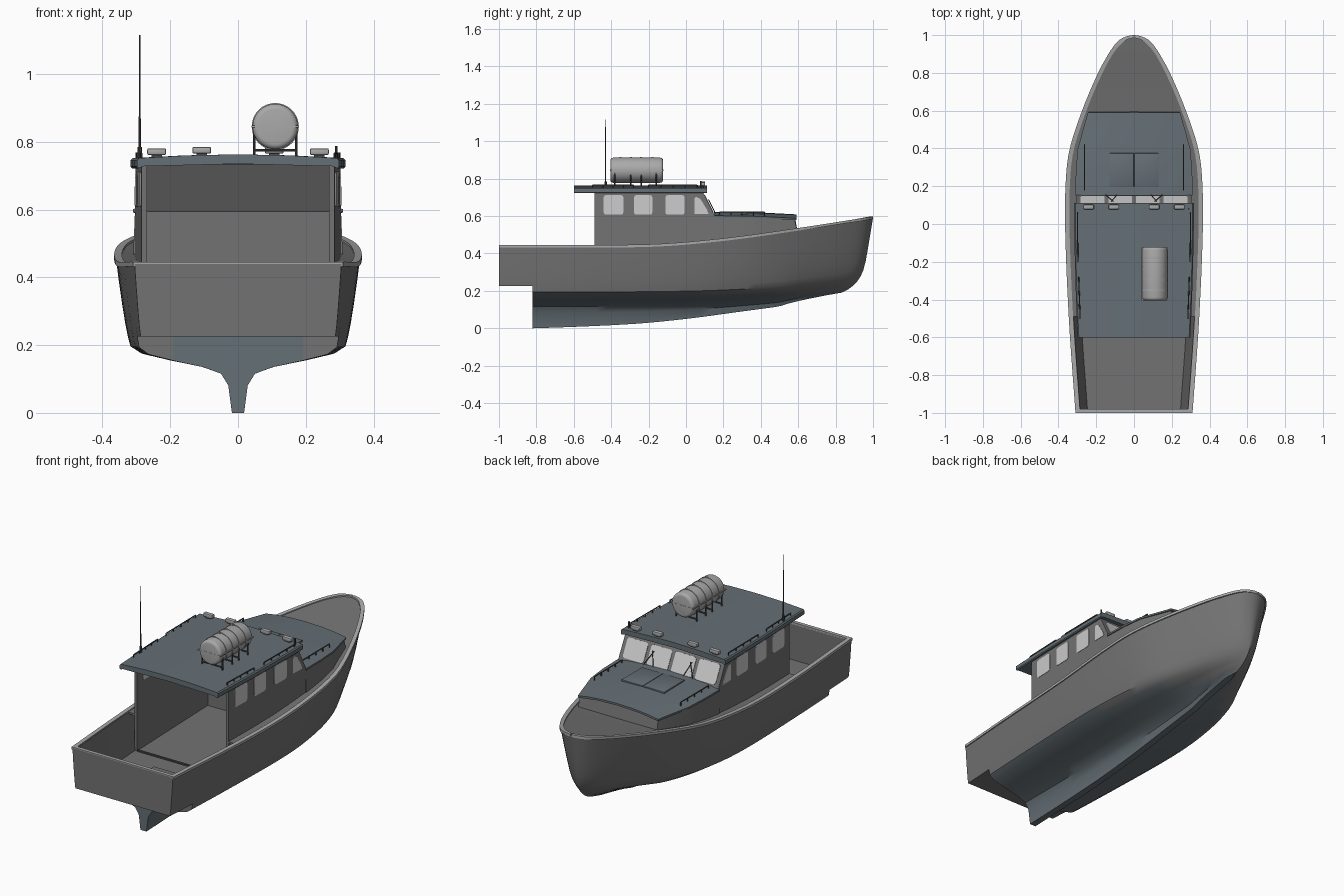
import bpy, bmesh, math
from mathutils import Vector, Matrix

if "Cube" in bpy.data.objects:
    bpy.data.objects.remove(bpy.data.objects["Cube"])


def material(name, c):
    m = bpy.data.materials.new(name)
    m.diffuse_color = (*c, 1)
    m.use_nodes = True
    m.node_tree.nodes["Principled BSDF"].inputs["Base Color"].default_value = m.diffuse_color
    return m


PAINT = material("paint_grey", (0.17, 0.17, 0.17))
SLATE = material("slate", (0.13, 0.16, 0.18))
GLASS = material("glass", (0.6, 0.6, 0.6))
PALE = material("pale_grey", (0.4, 0.4, 0.4))
DARK = material("dark_trim", (0.07, 0.07, 0.07))


def finish(name, bm, *mats):
    bmesh.ops.remove_doubles(bm, verts=bm.verts, dist=1e-5)
    bmesh.ops.recalc_face_normals(bm, faces=bm.faces)
    me = bpy.data.meshes.new(name)
    bm.to_mesh(me)
    bm.free()
    for m in mats:
        me.materials.append(m)
    ob = bpy.data.objects.new(name, me)
    bpy.context.collection.objects.link(ob)
    return ob


def curve(pts, y):
    """Smooth interpolation through (y, value) points."""
    n = len(pts)
    i = max(0, min(n - 2, sum(p[0] <= y for p in pts) - 1))

    def slope(k):
        a, b = pts[max(k - 1, 0)], pts[min(k + 1, n - 1)]
        return (b[1] - a[1]) / (b[0] - a[0])
    (y0, v0), (y1, v1) = pts[i], pts[i + 1]
    h = y1 - y0
    t = (y - y0) / h
    return (v0 * (1 + 2 * t) * (1 - t) ** 2 + h * slope(i) * t * (1 - t) ** 2
            + v1 * t * t * (3 - 2 * t) + h * slope(i + 1) * t * t * (t - 1))


def loft(name, rows, mat, sym=True, mat2=None, split=0):
    """Skin closed rings; sym rows are half sections from centre line to centre line."""
    bm = bmesh.new()
    if sym:
        rows = [r + [(-x, y, z) for x, y, z in reversed(r[1:-1])] for r in rows]
    vs = [[bm.verts.new(p) for p in r] for r in rows]
    n = len(rows[0])
    for a, b in zip(vs, vs[1:]):
        for i in range(n):
            j = (i + 1) % n
            f = bm.faces.new((a[i], a[j], b[j], b[i]))
            if mat2 and f.calc_center_median().z < split:
                f.material_index = 1
    bm.faces.new(vs[0])
    if max(abs(p[0]) for p in rows[-1]) > 0.001:
        bm.faces.new(vs[-1])
    return finish(name, bm, mat, *([mat2] if mat2 else []))


def plate(name, pts, thick, mat):
    """Polygon extruded by a vector."""
    bm = bmesh.new()
    f = bm.faces.new([bm.verts.new(p) for p in pts])
    g = bmesh.ops.extrude_face_region(bm, geom=[f])
    bmesh.ops.translate(bm, vec=thick, verts=[v for v in g["geom"] if isinstance(v, bmesh.types.BMVert)])
    bm.faces.new([v for v in f.verts]) if not f.is_valid else None
    return finish(name, bm, mat)


def box(name, c, s, mat, bevel=0):
    bm = bmesh.new()
    bmesh.ops.create_cube(bm, size=1, matrix=Matrix.Translation(c) @ Matrix.Diagonal((*s, 1)))
    if bevel:
        bmesh.ops.bevel(bm, geom=bm.edges[:], offset=bevel, segments=2, affect='EDGES', profile=0.5)
    return finish(name, bm, mat)


def rod(name, a, b, r, mat, seg=8, r2=None, bevel=0):
    a, b = Vector(a), Vector(b)
    m = Matrix.Translation((a + b) / 2) @ (b - a).to_track_quat('Z', 'Y').to_matrix().to_4x4()
    bm = bmesh.new()
    bmesh.ops.create_cone(bm, cap_ends=True, segments=seg, radius1=r, radius2=r2 or r,
                          depth=(b - a).length, matrix=m)
    if bevel:
        rim = [e for e in bm.edges if any(len(f.verts) > 4 for f in e.link_faces)]
        bmesh.ops.bevel(bm, geom=rim, offset=bevel, segments=4, affect='EDGES', profile=0.5)
    return finish(name, bm, mat)


# Hull lines
SHEER_W = [(-1, .305), (-.5, .34), (0, .36), (.25, .355), (.4, .335), (.6, .27), (.8, .185),
           (.92, .118), (.975, .072), (.995, .03), (1, 0)]
SHEER_Z = [(-1, .44), (-.2, .443), (.2, .475), (.6, .53), (1, .592)]
CHINE_W = [(-1, .28), (-.5, .3), (0, .31), (.3, .28), (.5, .23), (.7, .155), (.85, .095), (.95, .045), (1, 0)]
CHINE_Z = [(-1, .18), (0, .185), (.4, .2), (.7, .225), (1, .26)]
GARB_Z = [(-1, .115), (0, .12), (.4, .14), (.7, .17), (1, .21)]
KEEL_Z = [(-1, 0), (-.82, 0), (-.3, .022), (0, .05), (.3, .09), (.6, .13), (.8, .157), (1, .19)]
STEM = [(.15, .74), (.19, .83), (.21, .87), (.25, .915), (.31, .948), (.4, .968), (.592, 1)]


def section(y, cut, well):
    ws, zs, wc, zc = (curve(c, y) for c in (SHEER_W, SHEER_Z, CHINE_W, CHINE_Z))
    zg, zk = curve(GARB_Z, y), curve(KEEL_Z, y)
    g = min(.05, wc * .5)
    k = min(.018, wc * .3)
    p = [(0, zk), (k, zk), ((k * 2 + g) / 3, zk + .7 * (zg - zk)), (g, zg)]
    p += [(g + .22 * (wc - g), zg + .3 * (zc - zg)), (g + .6 * (wc - g), zg + .6 * (zc - zg)),
          (g + .9 * (wc - g), zg + .88 * (zc - zg))]
    p += [(wc + (ws - wc) * t ** .65, zc + (zs - zc) * t) for t in (.05, .15, .3, .5, .75, 1)]
    if cut:
        p = [(x, max(z, .225)) for x, z in p]
    wi = max(ws - .02, ws * .8)
    wf = max(ws - .06, ws * .5)
    zf = .24 if well else zs
    p += [(wi, zs), (wf, zf), (0, zf)]
    out = []
    for x, z in p:
        yy = y if y < .5 else .5 + (y - .5) * (curve(STEM, z) - .5) / .5
        out.append((x, yy, z))
    return out


st = [(-1, 1, 0), (-.98, 1, 0), (-.98, 1, 1), (-.9, 1, 1), (-.82, 1, 1), (-.82, 0, 1)]
st += [(-.82 + .97 * i / 14, 0, 1) for i in range(1, 15)] + [(.15, 0, 0)]
ahead = [.15 + .75 * i / 14 for i in range(1, 15)] + [.92, .94, .96, .975, .985, .993, .997, 1]
st += [(y, 0, 0) for y in ahead]
loft("hull", [section(*s) for s in st], PAINT, mat2=SLATE, split=.19)

# Cap rail round the sheer
for s, side in ((1, "right"), (-1, "left")):
    rows = []
    for y in [-1 + 1.15 * i / 16 for i in range(17)] + ahead:
        w, z = curve(SHEER_W, y), curve(SHEER_Z, y)
        yi = y - .015 * max(0, (y - .9) / .1)
        wi = max(w - .018, w * .8)
        rows.append([(s * (w + .005), y, z - .008), (s * (w + .005), y, z + .006),
                     (s * wi, yi, z + .006), (s * wi, yi, z - .008)])
    loft("cap_rail_" + side, rows, PALE, sym=False)
box("transom_cap", (0, -.99, .44), (.6, .02, .012), PALE)

# Cabin sides with windows
def side_pts(pts, s, off=0):
    return [(s * (.30 + .03 * y + off), y, z) for y, z in pts]


def rounded(y0, y1, z0, z1, r=.012):
    out = []
    for cy, cz, a0 in ((y1 - r, z1 - r, 0), (y0 + r, z1 - r, 90), (y0 + r, z0 + r, 180), (y1 - r, z0 + r, 270)):
        out += [(cy + r * math.cos(math.radians(a0 + a)), cz + r * math.sin(math.radians(a0 + a)))
                for a in (0, 45, 90)]
    return out


WALL = [(-.49, .24), (.155, .24), (.155, .6), (.085, .74), (-.49, .74)]
PANES = [rounded(-.44, -.335, .607, .712), rounded(-.278, -.18, .607, .712), rounded(-.11, -.008, .607, .712),
         [(.045, .612), (.12, .612), (.112, .635), (.078, .69), (.055, .703), (.045, .695)]]
for s, side in ((1, "right"), (-1, "left")):
    plate("cabin_wall_" + side, side_pts(WALL, s), (-s * .016, 0, 0), PAINT)
    for i, pts in enumerate(PANES):
        plate(f"side_window_{side}_{i}", side_pts(pts, s, .002), (-s * .02, 0, 0), GLASS)
    # side deck filling between hull and cabin
    loft("side_deck_" + side, [[(s * (curve(SHEER_W, y) - .01), y, curve(SHEER_Z, y)),
                                (s * (.29 + .03 * y), y, curve(SHEER_Z, y)),
                                (s * (.29 + .03 * y), y, curve(SHEER_Z, y) - .01),
                                (s * (curve(SHEER_W, y) - .01), y, curve(SHEER_Z, y) - .01)]
                               for y in (-.49, -.3, -.1, .05, .16)], PAINT, sym=False)

# Sloped windshield with four panes and wipers
def shield(x, t, out=0):
    return (x, .155 - .07 * t + out * .89, .6 + .14 * t + out * .45)


plate("windshield_frame", [shield(-.3, 0), shield(.3, 0), shield(.3, 1), shield(-.3, 1)], (0, -.014, -.007), PAINT)
for i, x in enumerate((-.219, -.073, .073, .219)):
    pts = [shield(x + a, (z - .6) / .14, .003) for a, z in rounded(-.063, .063, .617, .712)]
    plate(f"windshield_pane_{i}", pts, (0, -.009, -.0045), GLASS)
for s in (-1, 1):
    for x in (.15, .09):
        d = .04 if x > .1 else -.03
        rod("wiper", shield(s * x, .1, .008), shield(s * (x - d), .6, .008), .0025, DARK, 6)

# Trunk cabin ahead of the windshield, with its cambered roof
TR = [(.15, .15, .31, .600), (.28, .28, .308, .599), (.4, .4, .298, .596), (.61, .58, .243, .586)]
loft("trunk_cabin", [[(0, yb, .45), (w, yb, .45), (w - .006, yt, z), (w * .5, yt, z + .015), (0, yt, z + .019)]
                     for yb, yt, w, z in TR], PAINT)
loft("trunk_roof", [[(0, y, z + .012), (w * .5, y, z + .008), (w + .002, y, z - .008), (w + .002, y, z + .002),
                     (w * .75, y, z + .012), (w * .4, y, z + .02), (0, y, z + .023)]
                    for y, w, z in [(.15, .308, .6), (.28, .306, .599), (.4, .296, .596), (.59, .242, .586)]], SLATE)
for s in (-1, 1):
    box("deck_hatch", (s * .0655, .285, .618), (.129, .18, .014), SLATE, .003)

# Main roof
loft("cabin_roof", [[(0, y, .735), (w - .02, y, .728), (w - .004, y, .722), (w, y, .727), (w, y, .746),
                     (w - .006, y, .752), (w * .5, y, .76), (0, y, .763)]
                    for y, w in [(-.6, .298), (-.4, .307), (-.2, .313), (0, .317), (.112, .317)]], SLATE)

# Grab rails on both roofs
for s in (-1, 1):
    for name, x0, y0, x1, y1, z in (("roof", .297, -.2, .3, .06, .752), ("roof_aft", .285, -.5, .293, -.28, .752),
                                    ("trunk", .262, .18, .262, .42, .608)):
        rod(name + "_grab_rail", (s * x0, y0, z + .014), (s * x1, y1, z + .014), .003, DARK)
        for k in range(5):
            t = k / 4
            x, y = x0 + t * (x1 - x0), y0 + t * (y1 - y0)
            rod(name + "_rail_post", (s * x, y, z - .006), (s * x, y, z + .014), .003, DARK, 6)

# Roof lights
for x in (-.24, -.107, .107, .24):
    z = .757 if abs(x) > .2 else .761
    box("light_foot", (x, .09, z), (.03, .015, .014), DARK)
    box("roof_light", (x, .09, z + .014), (.056, .024, .02), PALE, .005)

# Life raft canister on its cradle
CX, CZ = .11, .845
rod("raft_canister", (CX, -.405, CZ), (CX, -.122, CZ), .067, PALE, 40, bevel=.016)
for y in (-.35, -.295, -.24, -.18):
    rod("canister_band", (CX, y - .005, CZ), (CX, y + .005, CZ), .0695, PALE, 40)
box("canister_seam", (CX, -.2635, CZ), (.141, .285, .006), PALE)
for y in (-.38, -.295, -.24, -.16):
    for s in (-1, 1):
        rod("cradle_leg", (CX + s * .062, y, .755), (CX + s * .062, y, .85), .004, DARK)
    rod("cradle_bar", (CX - .062, y, .775), (CX + .062, y, .775), .004, DARK)

# Whip antenna and short mast
rod("antenna_base", (-.29, -.43, .745), (-.29, -.43, .785), .007, DARK, 10)
rod("antenna", (-.29, -.43, .78), (-.29, -.43, 1.115), .0035, DARK, 8, .0015)
rod("short_mast", (.29, .08, .745), (.29, .08, .788), .004, DARK)

# Cockpit floor hatch and threshold
box("floor_hatch", (.02, -.68, .241), (.22, .16, .006), PAINT)
box("floor_threshold", (0, -.49, .242), (.53, .012, .01), DARK)

bpy.ops.object.select_all(action='SELECT')
bpy.context.view_layer.objects.active = bpy.data.objects["hull"]
bpy.ops.object.shade_smooth_by_angle(angle=math.radians(35))
